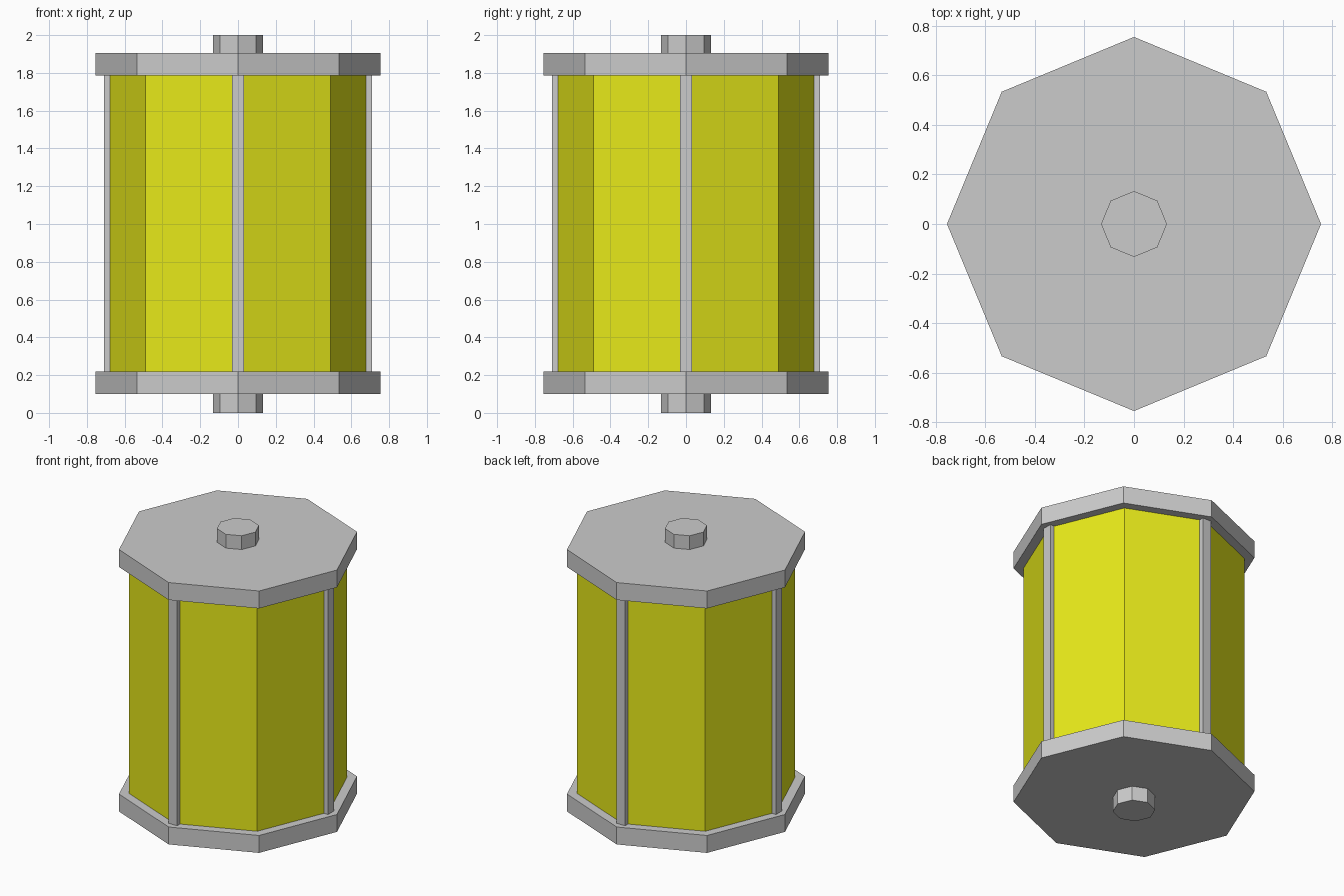
import bpy
from math import cos, sin, pi

if "Cube" in bpy.data.objects:
    bpy.data.objects.remove(bpy.data.objects["Cube"])


def octagon(name, radius, z0, z1):
    """Eight-sided prism with corners on the x and y axes."""
    ring = [(radius * cos(i * pi / 4), radius * sin(i * pi / 4)) for i in range(8)]
    verts = [(x, y, z) for z in (z0, z1) for x, y in ring]
    faces = [(i, (i + 1) % 8, (i + 1) % 8 + 8, i + 8) for i in range(8)]
    faces += [tuple(reversed(range(8))), tuple(range(8, 16))]
    mesh = bpy.data.meshes.new(name)
    mesh.from_pydata(verts, [], faces)
    obj = bpy.data.objects.new(name, mesh)
    bpy.context.collection.objects.link(obj)
    return obj


# End caps and small hubs
octagon("bottom_hub", 0.133, 0.0, 0.10)
octagon("bottom_cap", 0.755, 0.10, 0.22)
octagon("top_cap", 0.755, 1.785, 1.905)
octagon("top_hub", 0.133, 1.905, 2.0)

# Yellow lens body
lens = octagon("lens", 0.692, 0.22, 1.785)
yellow = bpy.data.materials.new("yellow_lens")
yellow.diffuse_color = (0.8, 0.82, 0.01, 1)
yellow.use_nodes = True
yellow.node_tree.nodes["Principled BSDF"].inputs["Base Color"].default_value = yellow.diffuse_color
lens.data.materials.append(yellow)

# Four upright struts on alternate corners of the lens
for i, side in enumerate(("right", "back", "left", "front")):
    a = i * pi / 2
    r = 0.677
    bpy.ops.mesh.primitive_cube_add(size=1, location=(r * cos(a), r * sin(a), 1.0025),
                                    rotation=(0, 0, a))
    strut = bpy.context.object
    strut.name = side + "_strut"
    strut.scale = (0.066, 0.066, 1.565)
